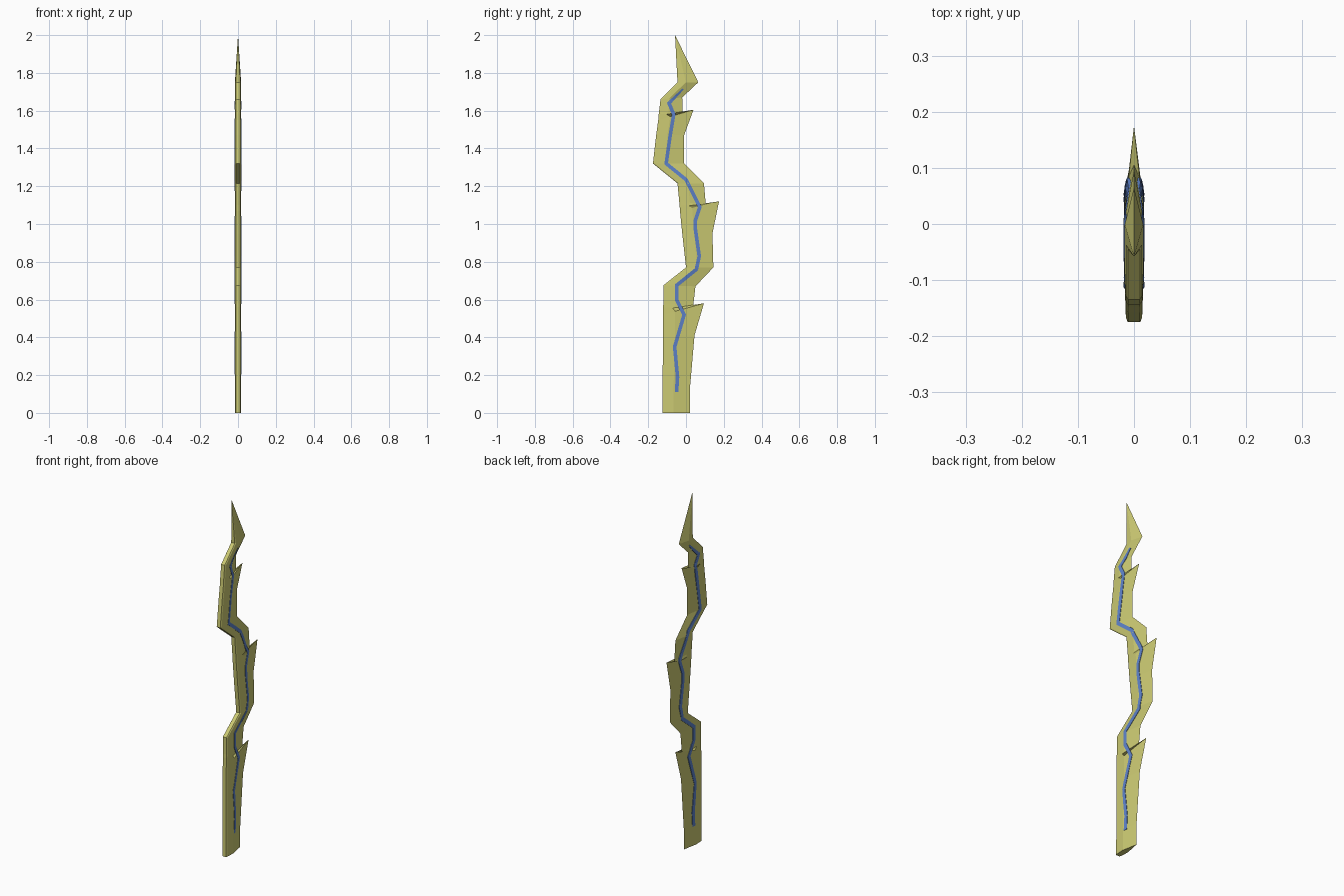
import bpy
import bmesh
from mathutils import Vector
from mathutils.bvhtree import BVHTree

cube = bpy.data.objects.get("Cube")
if cube:
    bpy.data.objects.remove(cube, do_unlink=True)


def material(name, rgb):
    m = bpy.data.materials.new(name)
    m.use_nodes = True
    m.diffuse_color = (*rgb, 1)
    m.node_tree.nodes["Principled BSDF"].inputs["Base Color"].default_value = (*rgb, 1)
    return m


def loft(bm, rings):
    """Skin a list of closed rings and cap both ends."""
    loops = [[bm.verts.new(p) for p in ring] for ring in rings]
    n = len(loops[0])
    for a, b in zip(loops, loops[1:]):
        for i in range(n):
            j = (i + 1) % n
            bm.faces.new((a[i], a[j], b[j], b[i]))
    bm.faces.new(loops[0])
    bm.faces.new(loops[-1])


def finish(name, bm, mat):
    bmesh.ops.remove_doubles(bm, verts=bm.verts, dist=1e-5)
    bmesh.ops.recalc_face_normals(bm, faces=bm.faces)
    mesh = bpy.data.meshes.new(name)
    bm.to_mesh(mesh)
    mesh.materials.append(mat)
    bpy.context.collection.objects.link(bpy.data.objects.new(name, mesh))


gold = material("pale_gold", (0.6, 0.59, 0.17))
blue = material("vein_blue", (0.11, 0.22, 0.58))

# Blade rungs: spine y, z, cutting edge y, z, edge half thickness
NOTCH = 0.009
rungs = [
    (-.125, 0, .02, 0, 0), (-.124, .12, .02, .12, 0), (-.122, .41, .045, .41, 0),
    (-.121, .52, .095, .58, 0), (-.121, .56, .005, .548, NOTCH), (-.12, .58, .038, .565, 0),
    (-.12, .675, .05, .67, 0), (0, .77, .145, .77, 0), (-.02, .95, .14, .95, 0),
    (-.032, 1.07, .175, 1.12, 0), (-.034, 1.10, .085, 1.09, NOTCH), (-.036, 1.12, .105, 1.10, 0),
    (-.045, 1.215, .095, 1.215, 0), (-.175, 1.32, -.01, 1.32, 0), (-.158, 1.47, -.01, 1.47, 0),
    (-.147, 1.55, .04, 1.605, 0), (-.144, 1.585, -.045, 1.573, NOTCH), (-.142, 1.60, -.018, 1.585, 0),
    (-.135, 1.66, -.02, 1.67, 0), (-.045, 1.75, .065, 1.75, 0),
]


def section(yb, zb, ye, ze, w):
    back, edge = Vector((0, yb, zb)), Vector((0, ye, ze))
    width = ye - yb
    ridge = 0.4 * min(width, 0.16) / width
    half = [(0, .011), (0.008 / width, .0145), (ridge, .0165), (1, w)]
    side = [back.lerp(edge, t) + Vector((x, 0, 0)) for t, x in half]
    return side + [Vector((-p.x, p.y, p.z)) for p in reversed(side)]


# Jagged blade, with every corner of the last ring meeting at the tip
bm = bmesh.new()
rings = [section(*r) for r in rungs]
tip = Vector((0, -.058, 2))
loft(bm, rings)
bm.faces.ensure_lookup_table()
bm.faces.remove(bm.faces[-1])
bm.verts.ensure_lookup_table()
top = list(bm.verts)[-8:]
point = bm.verts.new(tip)
for i in range(8):
    bm.faces.new((top[i], top[(i + 1) % 8], point))
bmesh.ops.remove_doubles(bm, verts=bm.verts, dist=1e-5)
tree = BVHTree.FromBMesh(bm)
finish("jagged_blade", bm, gold)

# Winding vein laid on both flanks
path = [(-.05, .11), (-.045, .19), (-.06, .35), (-.01, .52), (-.05, .60), (-.05, .675),
        (.055, .76), (.07, .83), (.05, .97), (.05, 1.02), (.073, 1.09), (0, 1.235),
        (-.105, 1.32), (-.085, 1.46), (-.065, 1.58), (-.09, 1.64), (-.015, 1.715)]
pts = [Vector(p) for p in path]
dirs = [(b - a).normalized() for a, b in zip(pts, pts[1:])]


def surface(y, z):
    hit = tree.ray_cast(Vector((1, y, z)), Vector((-1, 0, 0)))[0]
    return max(hit.x, .008) if hit else .012


def vein_ring(p, across, sign):
    ring = []
    for k, lift in ((-1, -.004), (-1, .002), (1, .002), (1, -.004)):
        q = p + across * k
        ring.append(Vector((sign * (surface(q.x, q.y) + lift), q.x, q.y)))
    return ring


# Mitred offset at each bend
offsets = []
for i in range(len(pts)):
    a, b = dirs[max(i - 1, 0)], dirs[min(i, len(dirs) - 1)]
    t = (a + b).normalized()
    size = .0095 / max(t.dot(a), .7)
    if i == len(pts) - 1:
        size = .004
    offsets.append(Vector((t.y, -t.x)) * size)

for side, sign in (("left", 1), ("right", -1)):
    bm = bmesh.new()
    rings = []
    for i in range(len(pts) - 1):
        for s in range(4):
            f = s / 4
            rings.append(vein_ring(pts[i].lerp(pts[i + 1], f), offsets[i].lerp(offsets[i + 1], f), sign))
    rings.append(vein_ring(pts[-1], offsets[-1], sign))
    loft(bm, rings)
    finish(side + "_vein", bm, blue)
